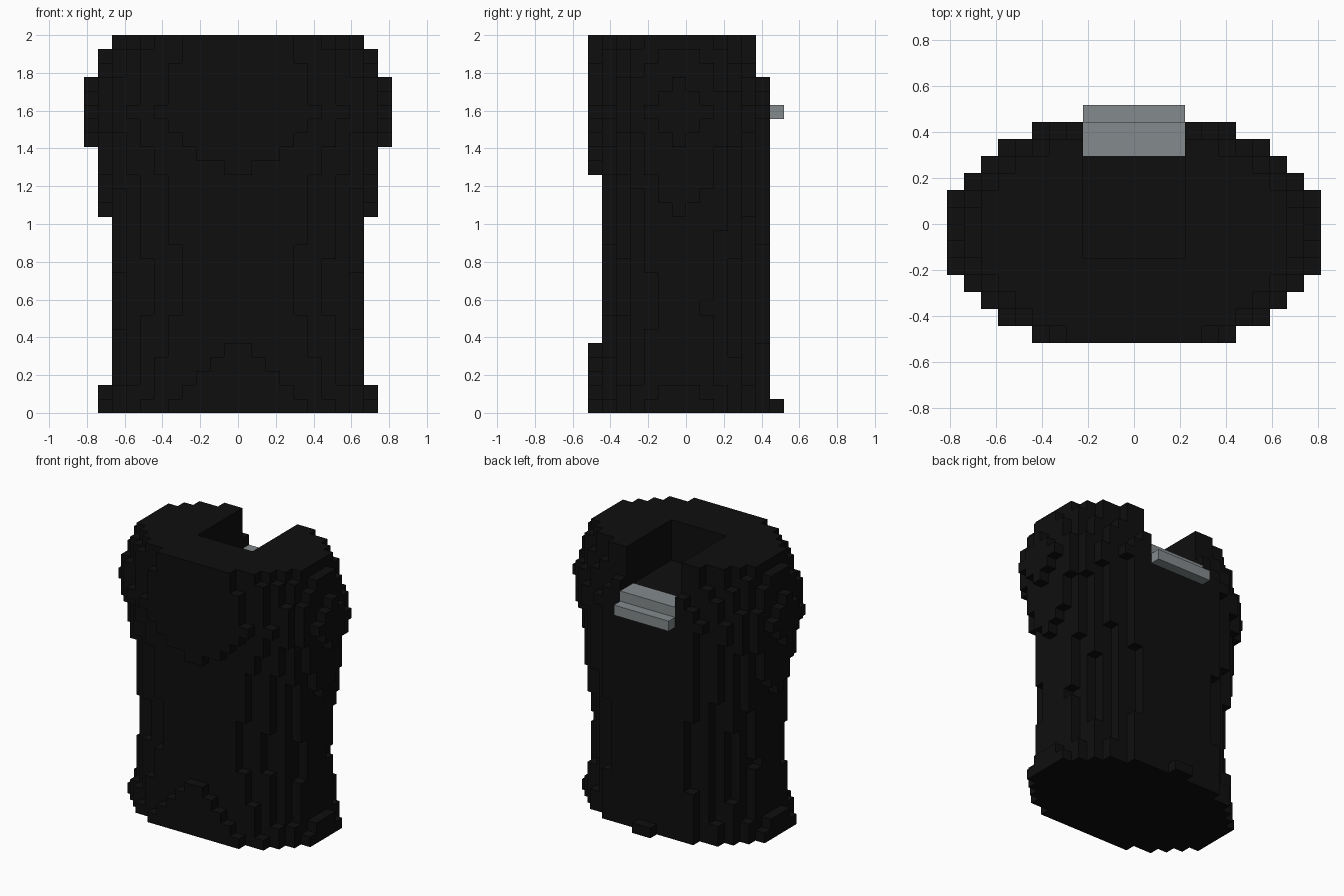
import bpy, bmesh
from mathutils import Vector

cube = bpy.data.objects.get("Cube")
if cube:
    bpy.data.objects.remove(cube, do_unlink=True)

V = 2 / 27  # block size; the body is 27 blocks tall


def material(name, rgb):
    m = bpy.data.materials.new(name)
    m.diffuse_color = (*rgb, 1)
    m.use_nodes = True
    m.node_tree.nodes["Principled BSDF"].inputs["Base Color"].default_value = (*rgb, 1)
    return m


def blend(points, k):
    """Linear interpolation of (height, value) pairs."""
    for (k0, v0), (k1, v1) in zip(points, points[1:]):
        if k0 <= k <= k1:
            return v0 + (v1 - v0) * (k - k0) / (k1 - k0)


def blocks(name, cells, mat):
    """Mesh made of the outer faces of a set of unit blocks."""
    bm = bmesh.new()
    verts = {}

    def vert(p):
        key = tuple(round(c) for c in p)
        if key not in verts:
            verts[key] = bm.verts.new(Vector(key) * V)
        return verts[key]

    for cell in cells:
        base = Vector(cell)
        for axis in range(3):
            n, u, w = (Vector([float(i == (axis + s) % 3) for i in range(3)]) for s in range(3))
            for side in (0, 1):
                step = n if side else -n
                if tuple(int(c) for c in base + step) in cells:
                    continue
                o = base + n * side
                ring = [o, o + u, o + u + w, o + w]
                bm.faces.new([vert(p) for p in (ring if side else ring[::-1])])
    mesh = bpy.data.meshes.new(name)
    bm.to_mesh(mesh)
    bm.free()
    mesh.materials.append(mat)
    ob = bpy.data.objects.new(name, mesh)
    bpy.context.collection.objects.link(ob)
    return ob


black = material("black", (0.0045, 0.0045, 0.0045))
grey = material("metal grey", (0.23, 0.255, 0.265))

# Radii of the oval torso by layer, in blocks
half_width = [(0, 10), (2, 9.4), (7, 8.8), (13, 9.45), (14, 9.55), (18, 10.4),
              (19, 10.6), (21, 11.2), (23, 10.6), (24, 10.3), (26, 9.4)]
front_depth = [(0, 6.75), (4, 6.05), (5, 5.95), (10, 5.6), (16, 5.95), (17, 6.03),
               (21, 6.95), (26, 6.6)]
back_depth = [(0, 7.06), (1, 6.92), (10, 6.85), (21, 6.95), (24, 6.3), (25, 5.95), (26, 5.75)]

# Bar set into the back below the notch
clip = {(x, y, z) for x in range(-3, 3) for y, z in ((4, 22), (5, 22), (6, 21))}

# Torso, with a notch open to the top and back
torso = set()
for z in range(27):
    a = blend(half_width, z)
    for y in range(-7, 7):
        b = blend(front_depth if y < 0 else back_depth, z)
        for x in range(-11, 11):
            inside = ((x + 0.5) / a) ** 2 + ((y + 1) / b) ** 2 < 1
            notch = z >= 23 and -3 <= x < 3 and y >= -2
            if inside and not notch and (x, y, z) not in clip:
                torso.add((x, y, z))

blocks("torso_body", torso, black)
blocks("back_clip", clip, grey)
